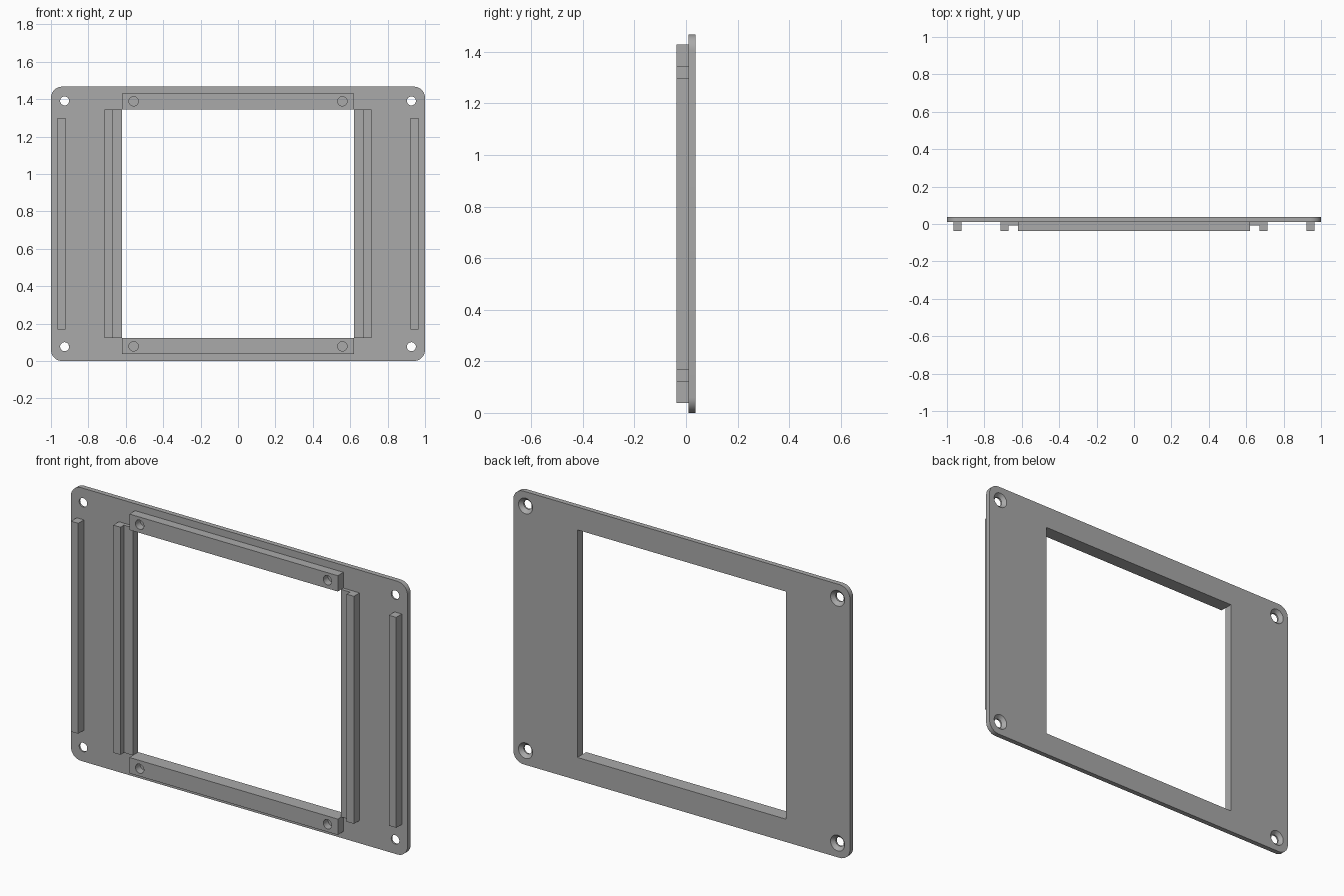
import bpy, bmesh, math
from mathutils import Matrix

cube = bpy.data.objects.get("Cube")
if cube:
    bpy.data.objects.remove(cube)

grey = bpy.data.materials.new("plain grey")
grey.use_nodes = True
colour = (0.4, 0.4, 0.4, 1)
grey.diffuse_color = colour
grey.node_tree.nodes["Principled BSDF"].inputs["Base Color"].default_value = colour

HEIGHT = 1.467
MID = HEIGHT / 2
FRONT, SEAT, BACK = -0.0375, 0.0105, 0.0375   # bar face, plate front, plate back
OPEN_X, OPEN_Z = 0.619, 0.611                 # half size of the opening


def finish(name, bm):
    bmesh.ops.recalc_face_normals(bm, faces=bm.faces)
    mesh = bpy.data.meshes.new(name)
    bm.to_mesh(mesh)
    bm.free()
    obj = bpy.data.objects.new(name, mesh)
    bpy.context.collection.objects.link(obj)
    mesh.materials.append(grey)
    return obj


def extrude(name, points, vector):
    bm = bmesh.new()
    face = bm.faces.new([bm.verts.new(p) for p in points])
    new = bmesh.ops.extrude_face_region(bm, geom=[face])["geom"]
    bmesh.ops.translate(bm, vec=vector, verts=[v for v in new if isinstance(v, bmesh.types.BMVert)])
    return finish(name, bm)


def box(name, x0, x1, y0, y1, z0, z1):
    return extrude(name, [(x0, y0, z0), (x1, y0, z0), (x1, y1, z0), (x0, y1, z0)], (0, 0, z1 - z0))


def cone(name, x, z, y0, y1, r0, r1):
    # Round cutter along y, radius r0 at y0 and r1 at y1
    bm = bmesh.new()
    turn = Matrix.Translation((x, (y0 + y1) / 2, z)) @ Matrix.Rotation(-math.pi / 2, 4, "X")
    bmesh.ops.create_cone(bm, cap_ends=True, segments=32, radius1=r0, radius2=r1,
                          depth=y1 - y0, matrix=turn)
    return finish(name, bm)


def cut(obj, cutters):
    bpy.context.view_layer.objects.active = obj
    for c in cutters:
        c.hide_render = True
        mod = obj.modifiers.new("cut", "BOOLEAN")
        mod.operation, mod.solver, mod.object = "DIFFERENCE", "EXACT", c
        bpy.ops.object.modifier_apply(modifier=mod.name)
        bpy.data.objects.remove(c)


def smooth(obj):
    bpy.ops.object.select_all(action="DESELECT")
    obj.select_set(True)
    bpy.context.view_layer.objects.active = obj
    bpy.ops.object.shade_smooth_by_angle(angle=math.radians(30))


# Face plate with rounded corners
radius, steps = 0.06, 8
outline = []
for i, (sx, sz) in enumerate([(1, 1), (-1, 1), (-1, -1), (1, -1)]):
    for k in range(steps + 1):
        a = (i + k / steps) * math.pi / 2
        outline.append((sx * (1 - radius) + radius * math.cos(a), SEAT,
                        MID + sz * (MID - radius) + radius * math.sin(a)))
plate = extrude("face_plate", outline, (0, BACK - SEAT, 0))

# Window and countersunk screw holes
cutters = [box("window_cutter", -OPEN_X, OPEN_X, -0.1, 0.1, MID - OPEN_Z, MID + OPEN_Z)]
for sx in (-1, 1):
    for sz in (-1, 1):
        x, z = sx * 0.927, MID + sz * 0.657
        cutters.append(cone("screw_cutter", x, z, -0.1, 0.1, 0.024, 0.024))
        cutters.append(cone("countersink_cutter", x, z, BACK - 0.018, BACK + 0.002, 0.024, 0.044))
cut(plate, cutters)
smooth(plate)

# Top and bottom bars with blind holes
for name, s in (("bottom_bar", -1), ("top_bar", 1)):
    z0, z1 = sorted((MID + s * OPEN_Z, MID + s * 0.696))
    bar = box(name, -OPEN_X, OPEN_X, FRONT, SEAT, z0, z1)
    cut(bar, [cone("pilot_cutter", sx * 0.558, MID + s * 0.655, FRONT - 0.01, SEAT - 0.008, 0.025, 0.025)
              for sx in (-1, 1)])
    smooth(bar)

# Side rails: stepped section with a thin ledge beside the window, plus outer ribs
LEDGE = -0.008
for side, s in (("right", -1), ("left", 1)):
    section = [(OPEN_X, SEAT), (OPEN_X, LEDGE), (0.672, LEDGE), (0.672, FRONT), (0.715, FRONT), (0.715, SEAT)]
    extrude(side + "_stepped_rail", [(s * x, y, MID - OPEN_Z) for x, y in section], (0, 0, 2 * OPEN_Z))
    x0, x1 = sorted((s * 0.923, s * 0.966))
    box(side + "_outer_rib", x0, x1, FRONT, SEAT, MID - 0.565, MID + 0.565)
